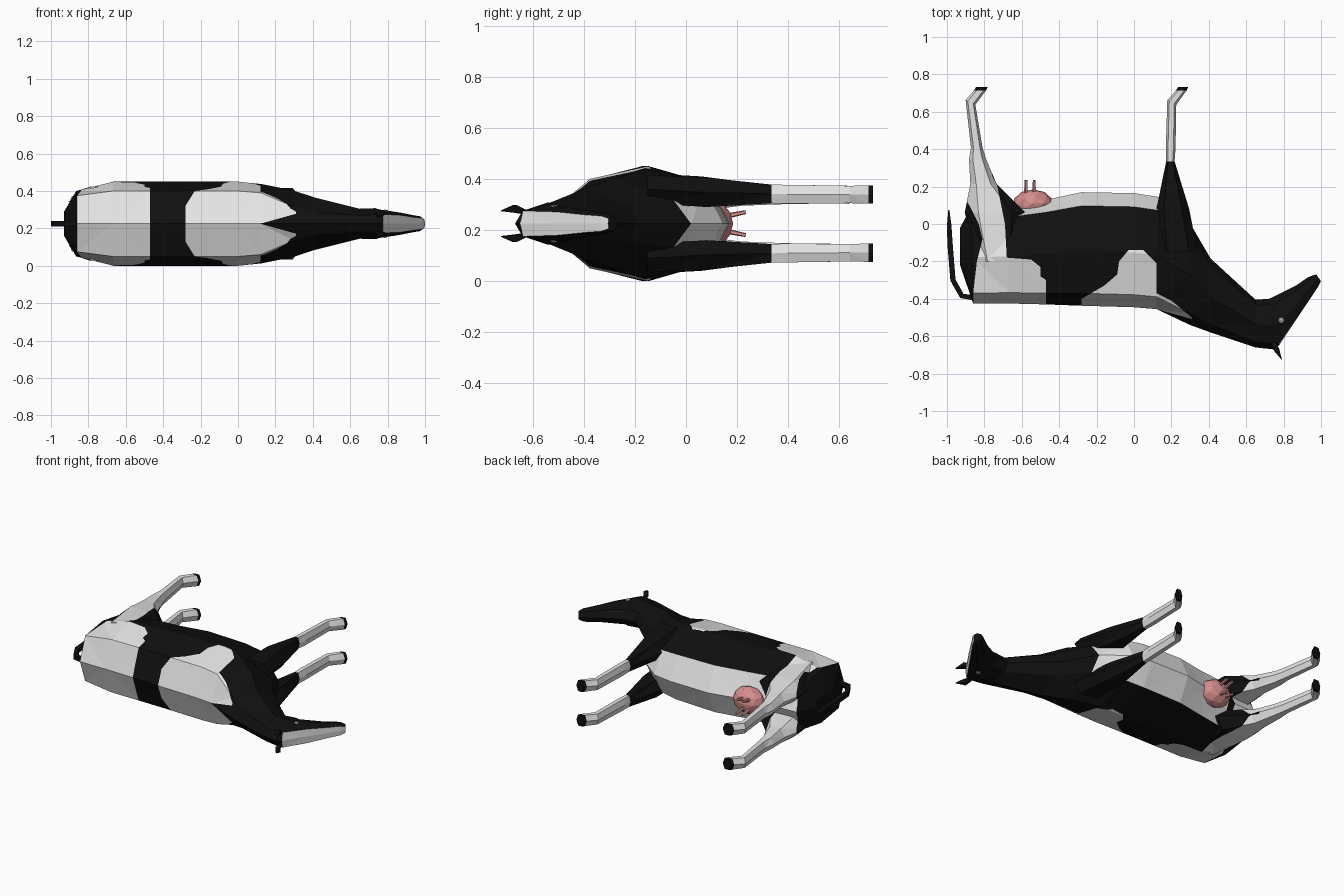
import bpy, bmesh, math
from mathutils import Vector

if "Cube" in bpy.data.objects:
    bpy.data.objects.remove(bpy.data.objects["Cube"])

ZC = 0.225  # height of the cow's symmetry plane (it lies on its side, back toward -y)


def material(name, r, g, b):
    m = bpy.data.materials.new(name)
    m.diffuse_color = (r, g, b, 1)
    m.use_nodes = True
    m.node_tree.nodes["Principled BSDF"].inputs["Base Color"].default_value = m.diffuse_color
    return m


BLACK = material("black hide", 0.005, 0.005, 0.005)
WHITE = material("white hide", 0.78, 0.78, 0.78)
PINK = material("pink udder", 0.68, 0.27, 0.27)
GREY = material("grey eye", 0.35, 0.36, 0.37)


def inside(p, poly):
    hit = False
    for (x1, y1), (x2, y2) in zip(poly, poly[1:] + poly[:1]):
        if (y1 > p.y) != (y2 > p.y) and p.x < (x2 - x1) * (p.y - y1) / (y2 - y1) + x1:
            hit = not hit
    return hit


def cut(bm, co, no):
    bmesh.ops.bisect_plane(bm, geom=bm.verts[:] + bm.edges[:] + bm.faces[:],
                           dist=1e-5, plane_co=co, plane_no=no)


def loft(name, rings, mats, rule=None, patches=(), notch=False):
    """Skin a list of rings; rule(segment, column) gives the material; patches are white outlines."""
    bm = bmesh.new()
    vs = [[bm.verts.new(p) for p in r] for r in rings]
    n = len(rings[0])
    for s in range(len(vs) - 1):
        for c in range(n):
            d = (c + 1) % n
            f = bm.faces.new((vs[s][c], vs[s][d], vs[s + 1][d], vs[s + 1][c]))
            f.material_index = rule(s, c) if rule else 0
    bm.faces.new(vs[0])
    last = bm.faces.new(vs[-1])
    last.material_index = 0
    bmesh.ops.triangulate(bm, faces=bm.faces[:])
    bmesh.ops.recalc_face_normals(bm, faces=bm.faces[:])
    for poly in patches:
        for (x1, y1), (x2, y2) in zip(poly, poly[1:] + poly[:1]):
            cut(bm, (x1, y1, 0), (y2 - y1, x1 - x2, 0))
    if notch:
        for s in (-1, 1):
            cut(bm, (0.12, 0, ZC), (-0.28, 0, s))
    for f in bm.faces:
        c = f.calc_center_median()
        tip = notch and abs(c.z - ZC) < 0.28 * (c.x - 0.12)
        if any(inside(c, p) for p in patches) and not tip:
            f.material_index = 1
    me = bpy.data.meshes.new(name)
    bm.to_mesh(me)
    bm.free()
    for m in mats:
        me.materials.append(m)
    ob = bpy.data.objects.new(name, me)
    bpy.context.collection.objects.link(ob)
    return ob


def section(top, bottom, widths, ts=(0.11, 0.48, 0.88)):
    """Eight-point cross-section between a back point and a belly point."""
    t, b = Vector(top), Vector(bottom)
    side = [(*t.lerp(b, k), w) for k, w in zip(ts, widths)]
    return ([(*t, ZC)] + [(x, y, ZC + w) for x, y, w in side] + [(*b, ZC)]
            + [(x, y, ZC - w) for x, y, w in reversed(side)])


def leg_ring(y, x0, x1, w0, w1, side, slope=0.0):
    """Six-sided ring across a leg."""
    cx, cw, rx, rw = (x0 + x1) / 2, (w0 + w1) / 2, (x1 - x0) / 2, (w1 - w0) / 2
    out = []
    for px, pw in ((-1, 0), (-0.55, 1), (0.55, 1), (1, 0), (0.55, -1), (-0.55, -1)):
        out.append((cx + px * rx, y + slope * px, ZC + side * (cw + pw * rw)))
    return out


def tube(name, path, mat, sides=4):
    """Tapered tube through (point, radius) pairs."""
    pts = [Vector(p) for p, r in path]
    rings = []
    for i, (p, r) in enumerate(path):
        d = (pts[min(i + 1, len(pts) - 1)] - pts[max(i - 1, 0)]).normalized()
        u = d.cross(Vector((0, 0, 1))).normalized()
        v = d.cross(u)
        angs = [2 * math.pi * (k + 0.5) / sides for k in range(sides)]
        rings.append([pts[i] + (u * math.cos(a) + v * math.sin(a)) * r for a in angs])
    return loft(name, rings, [mat])


def ball(name, loc, scale, mat, sub):
    bpy.ops.mesh.primitive_ico_sphere_add(subdivisions=sub, radius=1, location=loc)
    ob = bpy.context.object
    ob.name, ob.scale = name, scale
    ob.data.materials.append(mat)


# Outlines of the white patches, seen from the side
RUMP = [(-0.86, -0.5), (-0.86, -0.37), (-0.84, -0.2), (-0.81, -0.08), (-0.83, 0), (-0.88, 0.1),
        (-0.95, 0.2), (-0.95, 0.715), (-0.7, 0.715), (-0.76, 0.26), (-0.73, 0.2), (-0.69, 0),
        (-0.68, -0.18), (-0.55, -0.19), (-0.5, -0.23), (-0.5, -0.28), (-0.47, -0.3), (-0.47, -0.5)]
SHOULDER = [(-0.28, -0.4), (-0.16, -0.33), (-0.09, -0.27), (-0.08, -0.2), (-0.03, -0.14),
            (0.05, -0.14), (0.12, -0.21), (0.12, -0.37), (0.2, -0.41), (0.31, -0.5),
            (0.31, -0.6), (-0.28, -0.6)]

# Body and neck, rump to poll, with a white belly
poll = section((0.745, -0.67), (0.72, -0.40), (0.05, 0.083, 0.055))
body = [
    section((-0.93, -0.22), (-0.93, -0.02), (0.05, 0.065, 0.05)),
    section((-0.86, -0.425), (-0.87, 0.09), (0.15, 0.175, 0.14)),
    section((-0.67, -0.425), (-0.66, 0.10), (0.175, 0.225, 0.16)),
    section((-0.47, -0.43), (-0.47, 0.13), (0.175, 0.225, 0.155)),
    section((-0.28, -0.437), (-0.28, 0.17), (0.175, 0.225, 0.155)),
    section((0, -0.445), (0, 0.165), (0.175, 0.225, 0.15)),
    section((0.12, -0.455), (0.13, 0.145), (0.165, 0.212, 0.14)),
    section((0.30, -0.54), (0.29, 0.02), (0.09, 0.178, 0.09)),
    section((0.41, -0.58), (0.41, -0.185), (0.06, 0.14, 0.075)),
    section((0.65, -0.66), (0.65, -0.405), (0.045, 0.08, 0.05)),
    poll]
loft("body_and_neck", body, [BLACK, WHITE],
     lambda s, c: 1 if c in (3, 4) and 2 <= s <= 6 else 0, [RUMP, SHOULDER], True)

# Head with a white blaze down the face
ht = (0.04, 0.42, 0.85)
head = [
    poll,
    section((0.775, -0.65), (0.745, -0.39), (0.05, 0.075, 0.05), ht),
    section((0.865, -0.515), (0.865, -0.33), (0.046, 0.06, 0.04), ht),
    section((0.945, -0.395), (0.93, -0.285), (0.034, 0.045, 0.035), ht),
    section((0.985, -0.335), (0.955, -0.275), (0.03, 0.04, 0.03), ht),
    section((0.999, -0.305), (0.975, -0.27), (0.02, 0.028, 0.02), ht)]
loft("head", head, [BLACK, WHITE], lambda s, c: 1 if c in (0, 7) and s >= 1 else 0)

# Paired parts
for side, tag in ((1, "upper"), (-1, "lower")):
    # Front leg: black shoulder, white shin, black hoof
    front = [(-0.15, 0.13, 0.34, 0.08, 0.19, 0), (0.08, 0.12, 0.295, 0.065, 0.18, 0),
             (0.335, 0.172, 0.217, 0.08, 0.153, 0), (0.40, 0.17, 0.222, 0.078, 0.152, 0),
             (0.65, 0.178, 0.226, 0.08, 0.148, -0.012), (0.715, 0.225, 0.282, 0.078, 0.15, 0),
             (0.732, 0.235, 0.29, 0.078, 0.15, 0)]
    loft("front_leg_" + tag, [leg_ring(*r[:5], side, r[5]) for r in front],
         [BLACK, WHITE], lambda s, c: 1 if 2 <= s <= 4 else 0)
    # Hind leg with its thigh
    hind = [(-0.2, -0.83, -0.62, 0.08, 0.20, 0), (0.06, -0.905, -0.58, 0.05, 0.185, 0),
            (0.215, -0.875, -0.735, 0.07, 0.165, 0), (0.345, -0.882, -0.79, 0.075, 0.152, 0),
            (0.41, -0.872, -0.81, 0.077, 0.15, 0), (0.65, -0.9, -0.848, 0.08, 0.148, -0.012),
            (0.715, -0.855, -0.79, 0.078, 0.15, 0), (0.732, -0.845, -0.782, 0.078, 0.15, 0)]
    loft("hind_leg_" + tag, [leg_ring(*r[:5], side, r[5]) for r in hind],
         [BLACK, WHITE], None, [RUMP])
    # Ear and eye
    tube("ear_" + tag, [((0.745, -0.63, ZC + side * 0.045), 0.012),
                        ((0.762, -0.672, ZC + side * 0.058), 0.021),
                        ((0.79, -0.725, ZC + side * 0.05), 0.002)], BLACK)
    ball("eye_" + tag, (0.787, -0.515, ZC + side * 0.068), (0.018, 0.018, 0.008), GREY, 1)
    # Teats
    for x in (-0.577, -0.533):
        tube("teat_" + tag, [((x, 0.16, ZC + side * 0.03), 0.011),
                             ((x, 0.234, ZC + side * 0.045), 0.008)], PINK, 5)

# Udder
ball("udder", (-0.54, 0.11, ZC), (0.108, 0.075, 0.088), PINK, 2)

# Tail
tube("tail", [((-0.85, -0.395, ZC), 0.02), ((-0.92, -0.385, ZC), 0.02),
              ((-0.968, -0.30, ZC), 0.02), ((-0.984, -0.10, ZC), 0.02),
              ((-0.988, 0, ZC), 0.016), ((-0.99, 0.075, ZC), 0.004)], BLACK)
